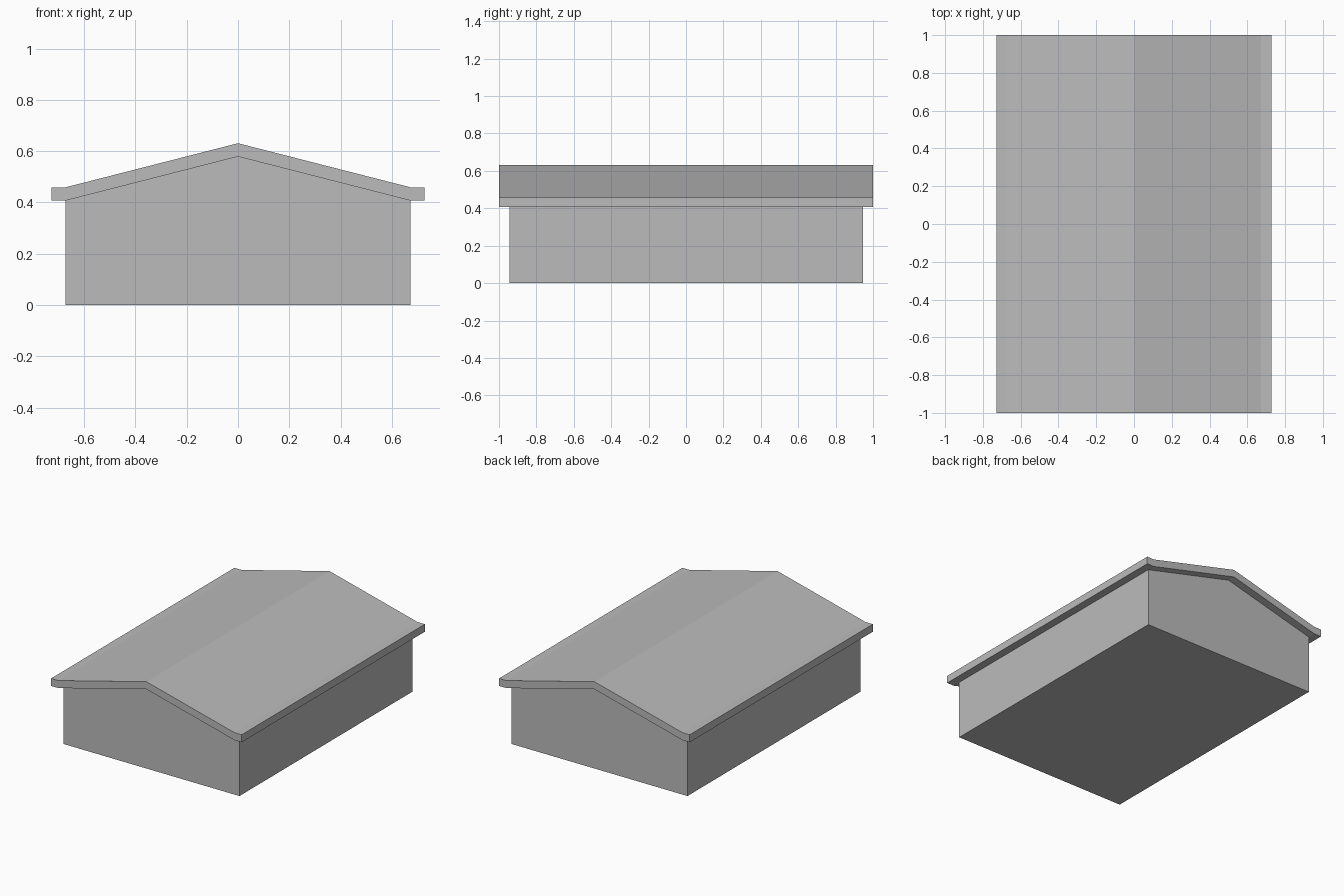
import bpy, bmesh

if "Cube" in bpy.data.objects:
    bpy.data.objects.remove(bpy.data.objects["Cube"])

grey = bpy.data.materials.new("plain grey")
grey.diffuse_color = (0.5, 0.5, 0.5, 1)
grey.use_nodes = True
grey.node_tree.nodes["Principled BSDF"].inputs["Base Color"].default_value = grey.diffuse_color


def extrude_profile(name, half, half_depth):
    """Mirror a half profile of (x, z) points about x = 0 and extrude it along y."""
    profile = half + [(-x, z) for x, z in reversed(half) if x > 0]
    bm = bmesh.new()
    face = bm.faces.new([bm.verts.new((x, -half_depth, z)) for x, z in profile])
    ext = bmesh.ops.extrude_face_region(bm, geom=[face], use_keep_orig=True)
    verts = [g for g in ext["geom"] if isinstance(g, bmesh.types.BMVert)]
    bmesh.ops.translate(bm, verts=verts, vec=(0, 2 * half_depth, 0))
    bmesh.ops.recalc_face_normals(bm, faces=bm.faces)
    mesh = bpy.data.meshes.new(name)
    bm.to_mesh(mesh)
    bm.free()
    mesh.materials.append(grey)
    obj = bpy.data.objects.new(name, mesh)
    bpy.context.collection.objects.link(obj)
    return obj


WALL_X, EAVE_X = 0.673, 0.728
EAVE_Z, RIDGE_Z, THICK = 0.407, 0.579, 0.052

# Walls with gabled ends
extrude_profile("walls", [(WALL_X, 0), (WALL_X, EAVE_Z), (0, RIDGE_Z)], 0.945)

# Roof slab: sloped middle, short flat eaves
extrude_profile("roof", [
    (0, RIDGE_Z), (WALL_X, EAVE_Z), (EAVE_X, EAVE_Z),
    (EAVE_X, EAVE_Z + THICK), (WALL_X, EAVE_Z + THICK), (0, RIDGE_Z + THICK),
], 1.0)
